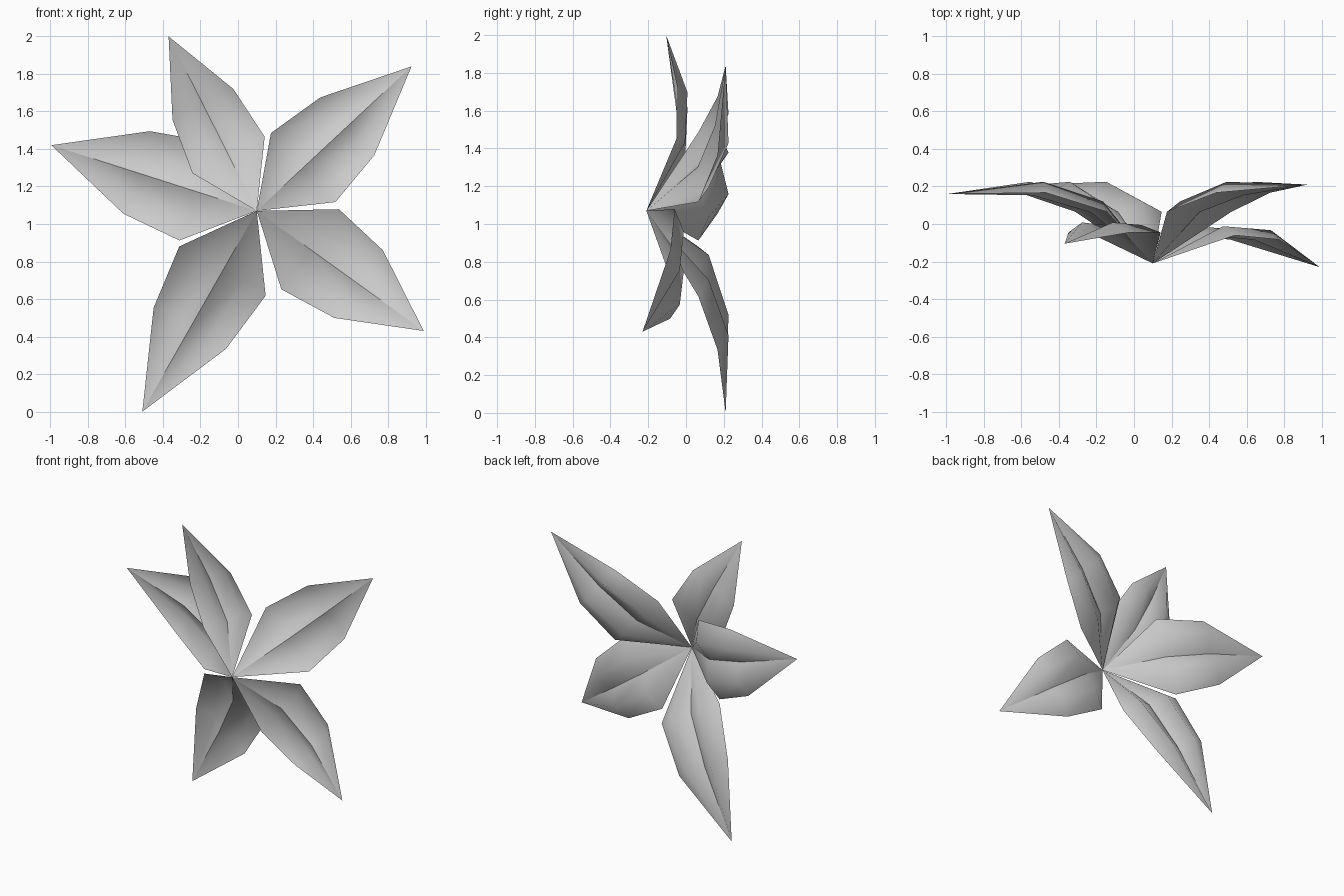
import bpy
import bmesh
from mathutils import Vector

if "Cube" in bpy.data.objects:
    bpy.data.objects.remove(bpy.data.objects["Cube"], do_unlink=True)

# Single petal colour
grey = bpy.data.materials.new("petal_grey")
grey.use_nodes = True
colour = (0.6, 0.6, 0.6, 1)
grey.diffuse_color = colour
grey.node_tree.nodes["Principled BSDF"].inputs["Base Color"].default_value = colour

HEART = Vector((0.1, -0.21, 1.07))

# Each bend has two cross rows: half width, then (fraction of length, depth)
# for the midrib, the hollow of each lobe, and the outer edge
SWEPT_BACK = [(0.265, (0.3, 0.062), (0.28, 0.12), (0.3, 0.065)),
              (0.222, (0.585, 0.153), (0.565, 0.225), (0.585, 0.167))]
CURLED_FORWARD = [(0.263, (0.32, -0.06), (0.335, -0.012), (0.32, -0.06)),
                  (0.222, (0.61, -0.085), (0.635, -0.033), (0.61, -0.083))]
CURLED_GENTLY = [(0.263, (0.32, -0.05), (0.335, -0.005), (0.32, -0.045)),
                 (0.222, (0.61, -0.05), (0.63, 0.008), (0.61, -0.045))]


def petal(name, tip, bend, width=1.0):
    """Pointed petal with a sharp midrib between two lobes that bulge backwards."""
    tip = Vector(tip)
    axis = Vector((tip.x - HEART.x, 0, tip.z - HEART.z))
    across = Vector((axis.z, 0, -axis.x)).normalized()
    bm = bmesh.new()

    def vert(place, offset=0.0):
        p = HEART + axis * place[0] + across * offset * width
        p.y = place[1]
        return bm.verts.new(p)

    base, end = bm.verts.new(HEART), bm.verts.new(tip)
    rib = [vert(row[1]) for row in bend]
    for side in (1, -1):
        lobe = [vert(row[2], side * row[0] / 2) for row in bend]
        edge = [vert(row[3], side * row[0]) for row in bend]
        for inner, outer in ((rib, lobe), (lobe, edge)):
            loops = [(base, outer[0], inner[0]),
                     (inner[0], outer[0], outer[1], inner[1]),
                     (inner[1], outer[1], end)]
            for loop in loops:
                bm.faces.new(loop if side > 0 else loop[::-1]).smooth = True

    # Smooth lobes, crisp midrib
    spine = [base, *rib, end]
    for a, b in zip(spine, spine[1:]):
        bm.edges.get((a, b)).smooth = False

    mesh = bpy.data.meshes.new(name)
    bm.to_mesh(mesh)
    bm.free()
    mesh.materials.append(grey)
    obj = bpy.data.objects.new(name, mesh)
    bpy.context.collection.objects.link(obj)


petal("upper_left_petal", (0.925, 0.21, 1.84), SWEPT_BACK, 0.95)
petal("lower_left_petal", (0.99, -0.23, 0.43), CURLED_FORWARD)
petal("lower_right_petal", (-0.51, 0.21, 0.0), SWEPT_BACK)
petal("right_petal", (-0.995, 0.16, 1.42), SWEPT_BACK, 1.04)
petal("top_petal", (-0.37, -0.105, 2.0), CURLED_GENTLY, 0.82)
